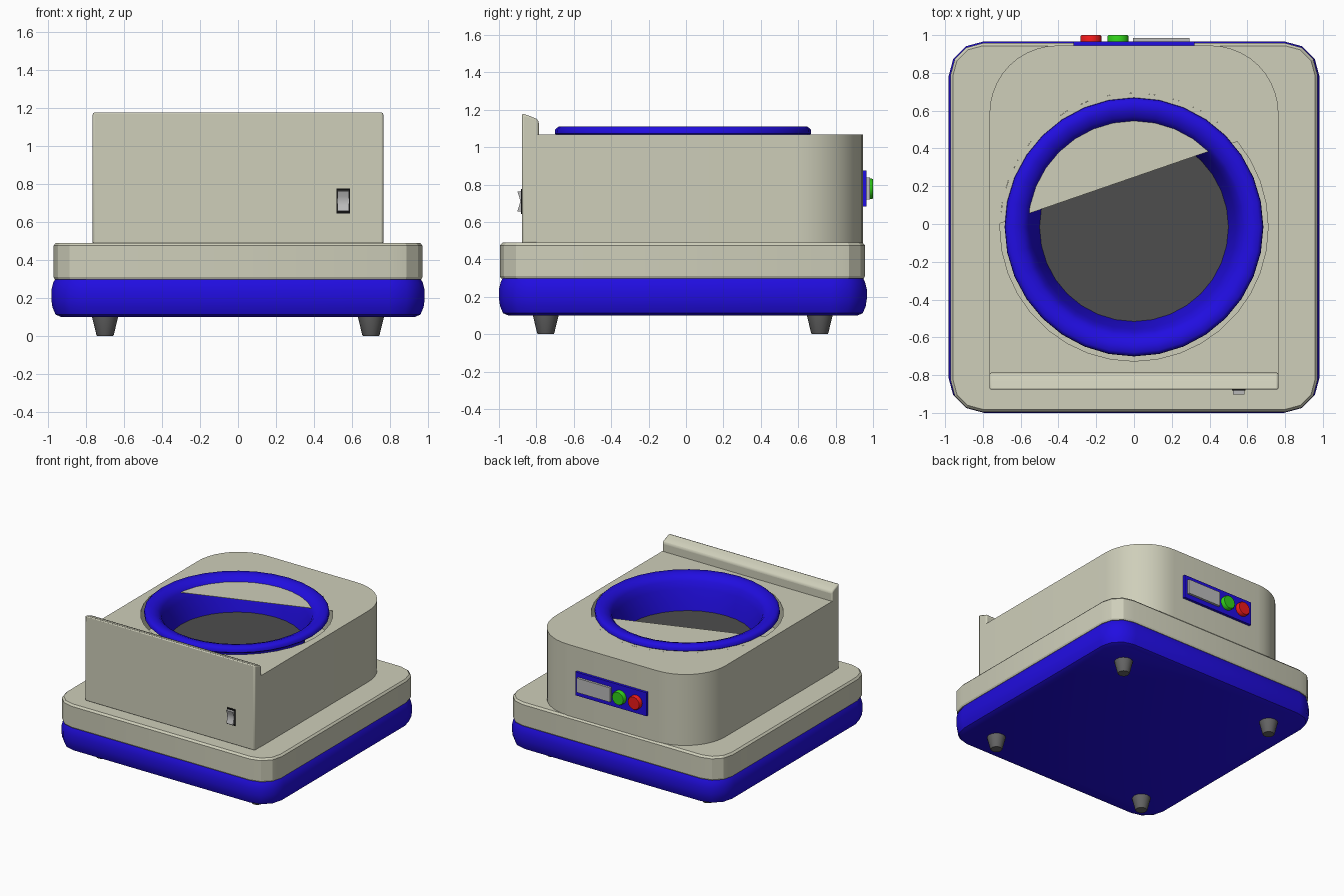
import bpy, bmesh, math
from mathutils import Matrix

if "Cube" in bpy.data.objects:
    bpy.data.objects.remove(bpy.data.objects["Cube"])

CY = -0.016  # middle of the base and bowl in y


def material(name, rgb):
    m = bpy.data.materials.new(name)
    m.diffuse_color = (*rgb, 1)
    m.use_nodes = True
    m.node_tree.nodes["Principled BSDF"].inputs["Base Color"].default_value = m.diffuse_color
    return m


CREAM = material("cream", (0.62, 0.62, 0.49))
BLUE = material("blue", (0.015, 0.004, 0.75))
DARK = material("dark_grey", (0.075, 0.075, 0.075))
RUBBER = material("rubber", (0.13, 0.13, 0.13))
BLACK = material("black", (0.005, 0.005, 0.005))
RED = material("red", (0.85, 0.01, 0.01))
GREEN = material("green", (0.03, 0.62, 0.01))
SILVER = material("silver", (0.5, 0.5, 0.5))


def smooth(ob, angle):
    ob.data.shade_smooth()
    ob.data.set_sharp_from_angle(angle=math.radians(angle))


def loft(name, loops, mat, angle=30, caps=True, matrix=None):
    """Skin a list of equal-length point loops."""
    bm = bmesh.new()
    rings = [[bm.verts.new(p) for p in loop] for loop in loops]
    n = len(rings[0])
    for a, b in zip(rings, rings[1:]):
        for i in range(n):
            j = (i + 1) % n
            bm.faces.new((a[i], a[j], b[j], b[i]))
    if caps:
        bm.faces.new(rings[0][::-1])
        bm.faces.new(rings[-1])
    if matrix:
        bm.transform(matrix)
    bmesh.ops.recalc_face_normals(bm, faces=bm.faces)
    me = bpy.data.meshes.new(name)
    bm.to_mesh(me)
    bm.free()
    me.materials.append(mat)
    ob = bpy.data.objects.new(name, me)
    bpy.context.collection.objects.link(ob)
    smooth(ob, angle)
    return ob


def outline(hx, y0, y1, r_front, r_back, n, z, inset=0.0):
    """Rounded rectangle, a zero radius gives a sharp corner."""
    pts = []
    for sx, y, sy, r, a0 in ((1, y1, 1, r_back, 0), (-1, y1, 1, r_back, 90),
                             (-1, y0, -1, r_front, 180), (1, y0, -1, r_front, 270)):
        cx, cy = sx * (hx - r), y - sy * r
        if r == 0:
            pts.append((cx - sx * inset, cy - sy * inset, z))
            continue
        for k in range(n + 1):
            a = math.radians(a0 + 90 * k / n)
            pts.append((cx + (r - inset) * math.cos(a), cy + (r - inset) * math.sin(a), z))
    return pts


def circle(r, z, n, cx=0.0, cy=0.0):
    return [(cx + r * math.cos(2 * math.pi * i / n),
             cy + r * math.sin(2 * math.pi * i / n), z) for i in range(n)]


def box(name, x0, x1, y0, y1, z0, z1, mat):
    return loft(name, [[(x0, y0, z), (x1, y0, z), (x1, y1, z), (x0, y1, z)] for z in (z0, z1)], mat)


# blue bumper base with bulging sides
loft("bumper_base", [outline(0.983, -1.0, 0.967, 0.19, 0.19, 3, z, i) for i, z in
     ((0.05, 0.10), (0.022, 0.112), (0.006, 0.15), (0, 0.19), (0, 0.24), (0.01, 0.28), (0.022, 0.302))],
     BLUE, 40)

# cream deck
loft("deck", [outline(0.972, -0.995, 0.957, 0.17, 0.17, 3, z, i) for i, z in
     ((0.006, 0.298), (0, 0.31), (0, 0.475), (0.014, 0.49))], CREAM, 20)

# main housing with a round well cut in its top
TOP = 1.068
housing = loft("housing", [outline(0.765, -0.80, 0.945, 0, 0.36, 10, z) for z in (0.48, TOP)], CREAM)
cutter = loft("well_cutter", [circle(0.71, z, 36, 0, CY) for z in (0.80, 1.3)], CREAM)
cutter.hide_render = True
mod = housing.modifiers.new("well", 'BOOLEAN')
mod.operation, mod.solver, mod.object = 'DIFFERENCE', 'EXACT', cutter
bpy.context.view_layer.objects.active = housing
bpy.ops.object.modifier_apply(modifier="well")
bpy.data.objects.remove(cutter)
smooth(housing, 30)

# flat cover over the back part of the well
arc = [math.radians(39.6 + (178.5 - 39.6) * k / 14) for k in range(15)]
loft("well_cover", [[(0.71 * math.cos(a), CY + 0.71 * math.sin(a), z) for a in arc]
                    for z in (TOP - 0.003, TOP)], CREAM)

# blue bowl rim and funnel
loft("bowl_rim", [circle(r, z, 32, 0, CY) for r, z in
     ((0.67, 1.06), (0.685, 1.072), (0.683, 1.095), (0.665, 1.11), (0.625, 1.11), (0.585, 1.095),
      (0.56, 1.066), (0.54, 1.01), (0.515, 0.92), (0.50, 0.85))], BLUE, 50, caps=False)

# dark bowl floor
loft("bowl_floor", [circle(0.505, z, 32, 0, CY) for z in (0.83, 0.85)], DARK)

# raised front panel with a sloped, rounded top
profile = ((-0.877, 0.485), (-0.787, 0.485), (-0.787, 1.138), (-0.80, 1.152), (-0.835, 1.166), (-0.877, 1.18))
front = loft("front_panel", [[(x, y, z) for y, z in profile] for x in (-0.765, 0.765)], CREAM)
bev = front.modifiers.new("soft_edges", 'BEVEL')
bev.width, bev.segments, bev.limit_method = 0.01, 2, 'ANGLE'

# rocker switch on the front
box("switch_frame", 0.52, 0.59, -0.881, -0.87, 0.643, 0.777, BLACK)
rocker = ((-0.87, 0.655), (-0.902, 0.657), (-0.892, 0.685), (-0.886, 0.71),
          (-0.892, 0.735), (-0.902, 0.763), (-0.87, 0.765))
loft("switch_rocker", [[(x, y, z) for y, z in rocker] for x in (0.525, 0.585)], SILVER)

# control panel, display and buttons on the back
box("control_plate", -0.32, 0.32, 0.93, 0.966, 0.683, 0.874, BLUE)
box("display", -0.005, 0.295, 0.95, 0.985, 0.72, 0.837, SILVER)
for name, x, mat in (("red_button", -0.228, RED), ("green_button", -0.085, GREEN)):
    loft(name, [circle(r, h, 24) for r, h in ((0.055, 0), (0.055, 0.044), (0.05, 0.05))], mat, 50,
         matrix=Matrix.Translation((x, 0.95, 0.777)) @ Matrix.Rotation(-math.pi / 2, 4, 'X'))

# four tapered feet
for side, x in (("left", -0.70), ("right", 0.70)):
    for end, y in (("front", -0.75), ("back", 0.715)):
        loft(f"{end}_{side}_foot", [circle(r, z, 16, x, y) for r, z in
             ((0.042, 0), (0.046, 0.006), (0.07, 0.105))], RUBBER, 40)
